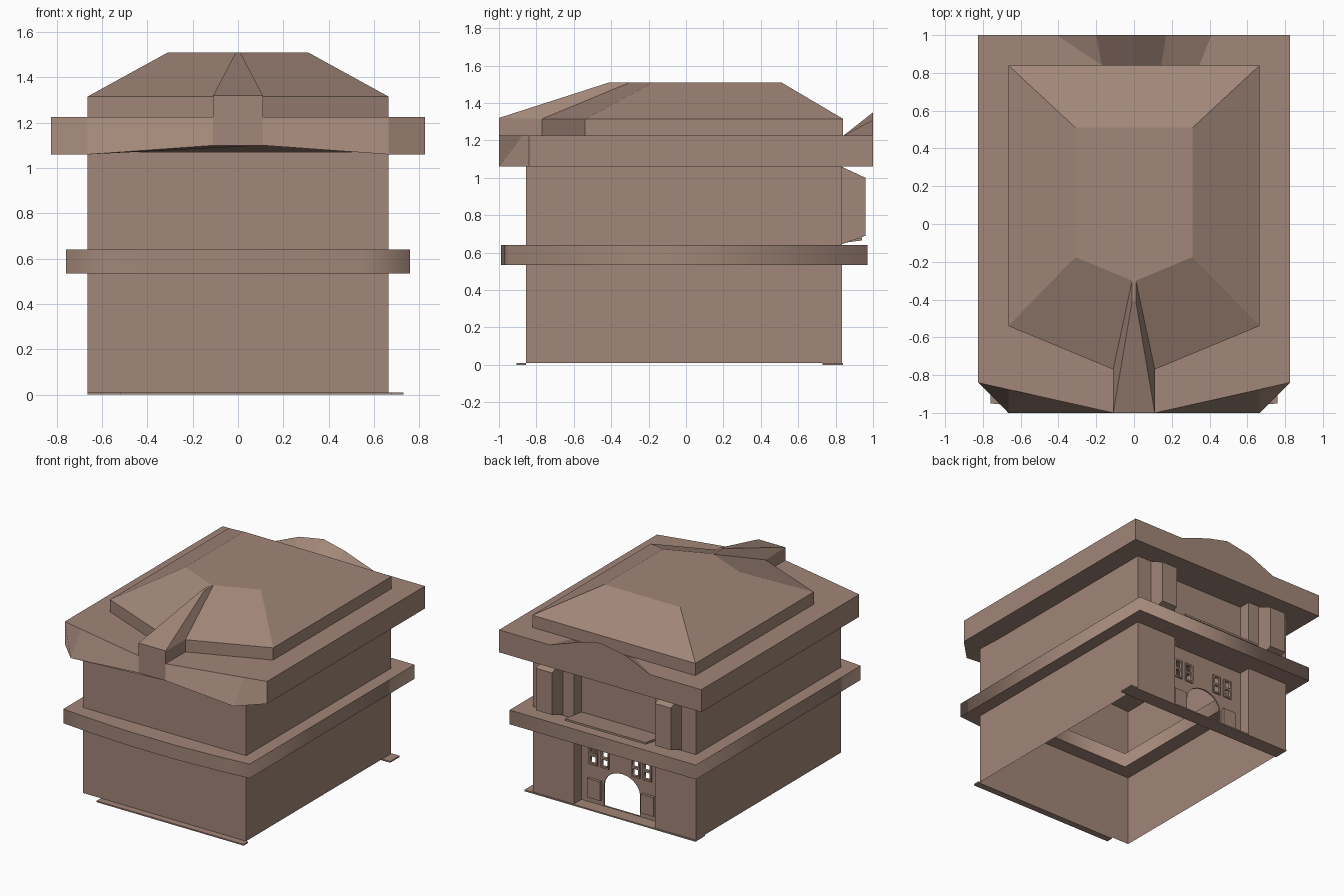
import bpy, bmesh, math

if "Cube" in bpy.data.objects:
    bpy.data.objects.remove(bpy.data.objects["Cube"])

CLAY = bpy.data.materials.new("clay")
CLAY.diffuse_color = (0.36, 0.24, 0.19, 1)
CLAY.use_nodes = True
CLAY.node_tree.nodes["Principled BSDF"].inputs["Base Color"].default_value = CLAY.diffuse_color


def finish(name, bm):
    bmesh.ops.recalc_face_normals(bm, faces=bm.faces)
    me = bpy.data.meshes.new(name)
    bm.to_mesh(me)
    bm.free()
    me.materials.append(CLAY)
    ob = bpy.data.objects.new(name, me)
    bpy.context.collection.objects.link(ob)
    return ob


def loft(name, rings, caps=True, closed=True):
    """Skin successive rings of equal point count."""
    bm = bmesh.new()
    vs = [[bm.verts.new(p) for p in r] for r in rings]
    n = len(vs[0])
    for a, b in zip(vs, vs[1:]):
        for i in range(n if closed else n - 1):
            j = (i + 1) % n
            bm.faces.new((a[i], a[j], b[j], b[i]))
    if caps:
        bm.faces.new(vs[0])
        bm.faces.new(vs[-1])
    return finish(name, bm)


def box(name, x0, x1, y0, y1, z0, z1):
    r = [(x0, y0), (x1, y0), (x1, y1), (x0, y1)]
    return loft(name, [[(x, y, z) for x, y in r] for z in (z0, z1)])


def plate(name, loops, lo, hi, upright=False):
    """Flat plate with holes; upright plates lie in the XZ plane."""
    cu = bpy.data.curves.new(name, 'CURVE')
    cu.dimensions = '2D'
    cu.fill_mode = 'BOTH'
    cu.extrude = (hi - lo) / 2
    for pts in loops:
        sp = cu.splines.new('POLY')
        sp.points.add(len(pts) - 1)
        for p, (a, b) in zip(sp.points, pts):
            p.co = (a, b, 0, 1)
        sp.use_cyclic_u = True
    tmp = bpy.data.objects.new(name + "_outline", cu)
    bpy.context.collection.objects.link(tmp)
    bpy.context.view_layer.update()
    me = bpy.data.meshes.new_from_object(
        tmp.evaluated_get(bpy.context.evaluated_depsgraph_get()))
    bpy.data.objects.remove(tmp)
    bm = bmesh.new()
    bm.from_mesh(me)
    bpy.data.meshes.remove(me)
    bmesh.ops.remove_doubles(bm, verts=bm.verts, dist=1e-5)
    mid = (lo + hi) / 2
    for v in bm.verts:
        x, y, z = v.co
        v.co = (x, mid - z, y) if upright else (x, y, mid + z)
    return finish(name, bm)


def rect(a0, a1, b0, b1):
    return [(a0, b0), (a1, b0), (a1, b1), (a0, b1)]


def mirror(half):
    """Complete a half outline (listed on +x) with its -x reflection."""
    return half + [(-p[0],) + tuple(p[1:]) for p in reversed(half)]


# storey walls, notched at the back for the recesses
wall = mirror([(0.33, 0.745), (0.33, 0.835), (0.665, 0.835), (0.665, -0.855)])
loft("lower_walls", [[(x, y, z) for x, y in wall] for z in (0.01, 0.55)],
     caps=False, closed=False)
loft("upper_walls", [[(x, y, z) for x, y in wall] for z in (0.62, 1.07)],
     caps=False)

# thin ground strips
box("front_ground_strip", -0.52, 0.68, -0.905, -0.855, 0, 0.01)
box("back_ground_strip", -0.665, 0.73, 0.73, 0.84, 0, 0.01)

# floor band with slightly bowed front, open in the middle
band = mirror([(0.76, 0.97), (0.76, -0.95), (0.54, -0.97), (0.2, -0.99)])
plate("floor_band", [band, rect(-0.55, 0.55, -0.75, 0.7)], 0.535, 0.64)

# back entrance facade: arch and four two-pane windows
arch = [(-0.148, 0.012)] + [
    (-0.148 * math.cos(t), 0.16 + 0.125 * math.sin(t))
    for t in (math.pi * i / 10 for i in range(11))] + [(0.148, 0.012)]
holes = [arch]
for i, cx in enumerate((-0.21, -0.115, 0.135, 0.23)):
    panes = [rect(cx - 0.022, cx + 0.022, z, z + 0.05) for z in (0.305, 0.37)]
    holes += panes
    plate(f"window_frame_{i}",
          [rect(cx - 0.034, cx + 0.034, 0.293, 0.432)] + panes,
          0.744, 0.756, upright=True)
plate("entrance_facade", [rect(-0.33, 0.33, 0.01, 0.535)] + holes,
      0.735, 0.745, upright=True)
for s, side in ((-1, "left"), (1, "right")):
    xs = sorted((s * 0.165, s * 0.27))
    box(f"arch_panel_{side}", *xs, 0.74, 0.765, 0.05, 0.19)
    # upper bays with sloped top and bottom
    prof = [(0.82, 0.64), (0.96, 0.69), (0.96, 1.0), (0.82, 1.065)]
    loft(f"bay_{side}", [[(s * x, y, z) for y, z in prof]
                         for x in (0.42, 0.55)])

# balcony sill in the upper recess
sill = [(0.745, 0.64), (0.94, 0.665), (0.94, 0.68), (0.745, 0.655)]
loft("balcony_sill", [[(x, y, z) for y, z in sill] for x in (-0.33, 0.33)])

# eaves slab with undercut front
low = mirror([(0.825, 1, 1.06), (0.825, -0.84, 1.06), (0.665, -1, 1.06),
              (0.11, -1, 1.1)])
top = mirror([(0.825, 1, 1.225), (0.825, -0.84, 1.225),
              (0.665, -0.876, 1.225), (0.11, -1, 1.225)])
loft("eaves_slab", [low, top])

# hipped roof on a short upright edge
base = mirror([(0.665, 0.84), (0.665, -0.54), (0.11, -0.77)])
crown = mirror([(0.31, 0.51), (0.31, -0.175), (0.01, -0.3)])
loft("hipped_roof", [[(x, y, 1.22) for x, y in base],
                     [(x, y, 1.315) for x, y in base],
                     [(x, y, 1.51) for x, y in crown]])

# tapering front dormer
loft("front_dormer", [
    mirror([(0.11, -1, 1.22), (0.11, -0.76, 1.22)]),
    mirror([(0.11, -1, 1.32), (0.11, -0.76, 1.315)]),
    mirror([(0.01, -0.41, 1.51), (0.01, -0.29, 1.51)])])

# curved back pediment fading into the eaves
crest = [(-0.41, 1.225), (-0.2, 1.315), (0, 1.35), (0.17, 1.31), (0.41, 1.225)]
loft("back_pediment", [[(x, 1, z) for x, z in crest],
                       [(x * 0.85, 0.84, 1.224) for x, z in crest]],
     caps=False, closed=False)
bm = bmesh.new()
bm.faces.new([bm.verts.new((x, 1, z)) for x, z in crest])
finish("pediment_face", bm)
